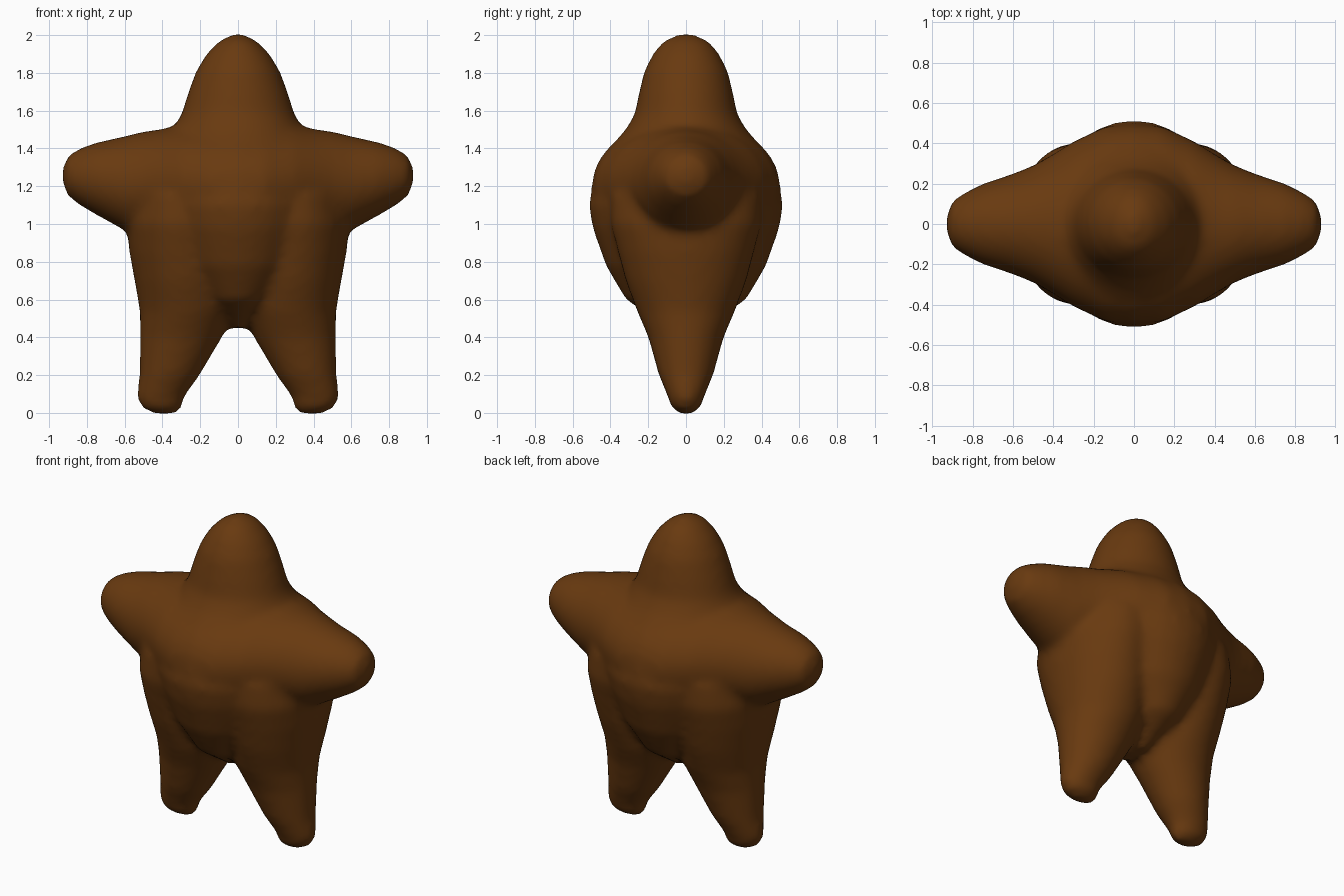
import bpy, bmesh, math
from mathutils import Vector

if "Cube" in bpy.data.objects:
    bpy.data.objects.remove(bpy.data.objects["Cube"])

SIDES = 32


def loft(bm, rings, place):
    """Closed tube of elliptical rings; place(ring, c, s) gives each point."""
    loops = [[bm.verts.new(place(r, math.cos(a), math.sin(a)))
              for a in (2 * math.pi * i / SIDES for i in range(SIDES))] for r in rings]
    for a, b in zip(loops, loops[1:]):
        for i in range(SIDES):
            j = (i + 1) % SIDES
            bm.faces.new((a[i], a[j], b[j], b[i]))
    bm.faces.new(loops[0][::-1])
    bm.faces.new(loops[-1])


bm = bmesh.new()

# Belly and head: height, half width, half depth
trunk = [(.45, .04, .1), (.52, .11, .2), (.6, .2, .32), (.78, .34, .425), (.98, .42, .495),
         (1.1, .45, .515), (1.24, .44, .488), (1.38, .40, .425), (1.5, .345, .32),
         (1.58, .30, .272), (1.7, .263, .248), (1.81, .222, .222), (1.9, .168, .175),
         (1.965, .105, .125), (2.0, .04, .05), (2.008, .01, .01)]
loft(bm, trunk, lambda r, c, s: Vector((r[1] * c, r[2] * s, r[0])))

# Arms: distance out, centre height, half height, half depth
arm = [(0, 1.2, .36, .50), (.14, 1.2, .345, .485), (.3, 1.215, .31, .41), (.42, 1.22, .28, .335),
       (.5, 1.22, .27, .29), (.6, 1.215, .25, .25), (.75, 1.24, .192, .2), (.84, 1.25, .15, .155),
       (.9, 1.255, .106, .115), (.925, 1.255, .05, .05), (.93, 1.255, .01, .01)]

# Legs: height, centre offset, half width, half depth
leg = [(-.006, .39, .03, .02), (0, .39, .07, .04), (.03, .405, .11, .08), (.08, .412, .125, .095),
       (.2, .362, .16, .145), (.4, .302, .218, .2), (.54, .27, .25, .26), (.7, .28, .268, .32),
       (.85, .29, .285, .36), (1.0, .29, .3, .40), (1.15, .28, .28, .40)]

for side in (-1, 1):
    loft(bm, arm, lambda r, c, s: Vector((side * r[0], r[3] * c, r[1] + r[2] * s)))
    loft(bm, leg, lambda r, c, s: Vector((side * (r[1] + r[2] * c), r[3] * s, r[0])))

bmesh.ops.recalc_face_normals(bm, faces=bm.faces)
mesh = bpy.data.meshes.new("star_body")
bm.to_mesh(mesh)
bm.free()
body = bpy.data.objects.new("star_body", mesh)
bpy.context.collection.objects.link(body)

# Fuse the limbs into one skin and soften the joins
remesh = body.modifiers.new("fuse", 'REMESH')
remesh.mode = 'VOXEL'
remesh.voxel_size = 0.025
remesh.use_smooth_shade = True
smooth = body.modifiers.new("soften", 'SMOOTH')
smooth.factor = 0.5
smooth.iterations = 8

# Brown skin
mat = bpy.data.materials.new("brown")
mat.diffuse_color = (0.14, 0.042, 0.005, 1)
mat.use_nodes = True
mat.node_tree.nodes["Principled BSDF"].inputs["Base Color"].default_value = mat.diffuse_color
mesh.materials.append(mat)
